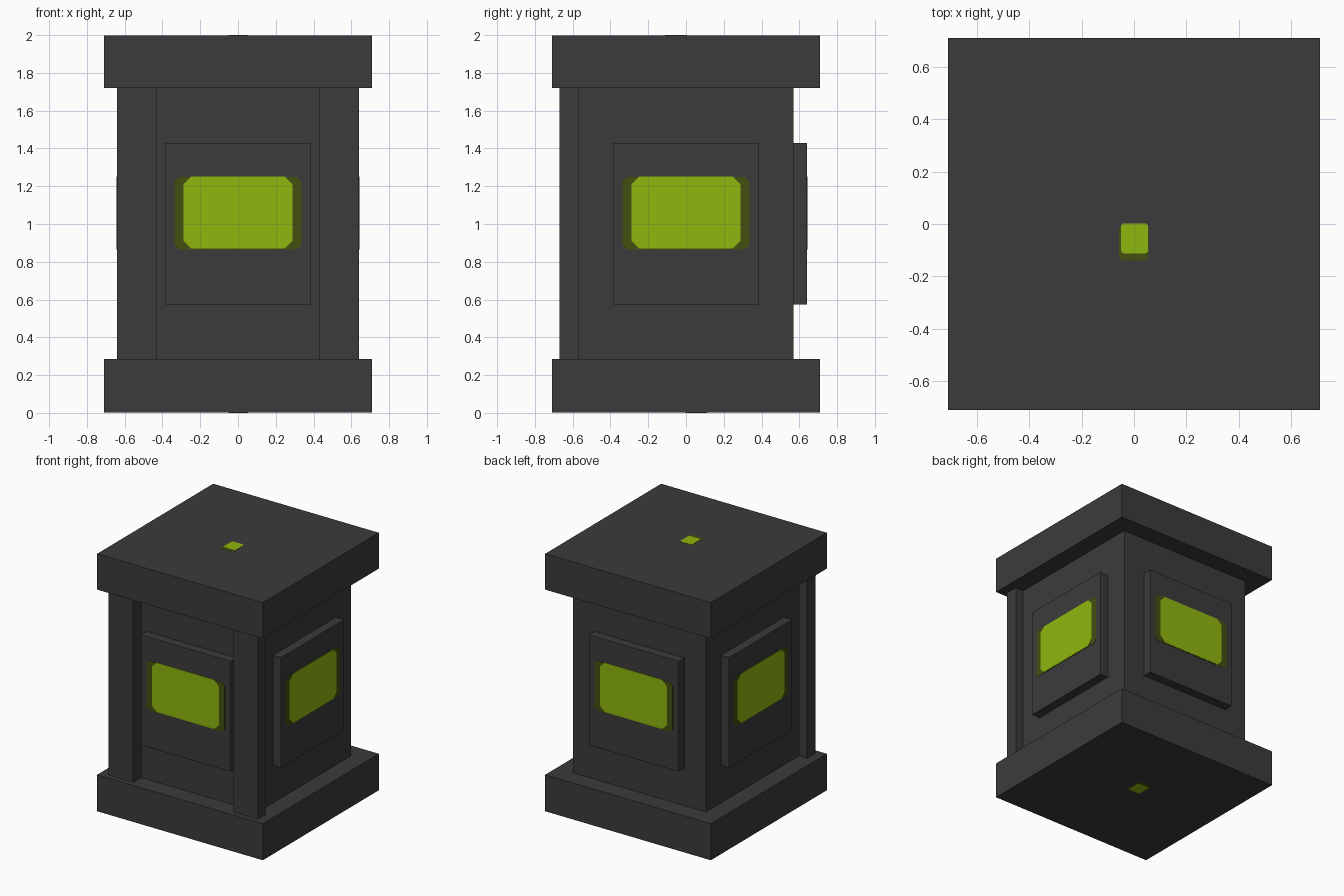
import bpy
import bmesh
from math import pi
from mathutils import Matrix, Vector

cube = bpy.data.objects.get("Cube")
if cube:
    bpy.data.objects.remove(cube, do_unlink=True)


def material(name, rgb):
    m = bpy.data.materials.new(name)
    m.use_nodes = True
    m.diffuse_color = (*rgb, 1)
    m.node_tree.nodes["Principled BSDF"].inputs["Base Color"].default_value = (*rgb, 1)
    return m


CHARCOAL = material("charcoal", (0.044, 0.044, 0.044))
LIME = material("lime_glow", (0.275, 0.468, 0.0044))
OLIVE = material("dark_olive", (0.054, 0.08, 0.005))


def finish(name, bm, mat):
    bmesh.ops.recalc_face_normals(bm, faces=bm.faces)
    mesh = bpy.data.meshes.new(name)
    bm.to_mesh(mesh)
    bm.free()
    mesh.materials.append(mat)
    obj = bpy.data.objects.new(name, mesh)
    bpy.context.collection.objects.link(obj)
    return obj


def box(name, lo, hi, mat=CHARCOAL, turn=Matrix()):
    lo, hi = Vector(lo), Vector(hi)
    bm = bmesh.new()
    bmesh.ops.create_cube(bm, size=1)
    bmesh.ops.scale(bm, vec=hi - lo, verts=bm.verts)
    bmesh.ops.translate(bm, vec=(lo + hi) / 2, verts=bm.verts)
    bm.transform(turn)
    return finish(name, bm, mat)


def plate(name, u0, u1, v0, v1, cut, height, thick, mat, turn):
    """Thin rectangle with clipped corners, lying at a height along local z."""
    outline = [(u0 + cut, v0), (u1 - cut, v0), (u1, v0 + cut), (u1, v1 - cut),
               (u1 - cut, v1), (u0 + cut, v1), (u0, v1 - cut), (u0, v0 + cut)]
    bm = bmesh.new()
    face = bm.faces.new([bm.verts.new((u, v, height)) for u, v in outline])
    grown = bmesh.ops.extrude_face_region(bm, geom=[face])["geom"]
    top = [g for g in grown if isinstance(g, bmesh.types.BMVert)]
    bmesh.ops.translate(bm, vec=(0, 0, thick), verts=top)
    bm.transform(turn)
    return finish(name, bm, mat)


# Main masses
box("base_slab", (-0.71, -0.71, 0.002), (0.71, 0.71, 0.285))
box("body", (-0.57, -0.57, 0.285), (0.57, 0.57, 1.72))
box("top_slab", (-0.71, -0.71, 1.72), (0.71, 0.71, 1.998))

# Front pillars
box("left_pillar", (0.43, -0.67, 0.285), (0.64, -0.57, 1.72))
box("right_pillar", (-0.64, -0.67, 0.285), (-0.43, -0.57, 1.72))

# Raised panel with a glowing window on each wall
for i, side in enumerate(("front", "left", "back", "right")):
    turn = Matrix.Rotation(i * pi / 2, 4, "Z")
    box(side + "_panel", (-0.385, -0.64, 0.575), (0.385, -0.57, 1.43), turn=turn)
    wall = turn @ Matrix.Rotation(pi / 2, 4, "X")
    plate(side + "_window_rim", -0.335, 0.335, 0.865, 1.25, 0.025, 0.64, 0.002, OLIVE, wall)
    plate(side + "_window", -0.288, 0.288, 0.87, 1.252, 0.04, 0.64, 0.004, LIME, wall)

# Small lamps on the top and the underside
for side, height, turn in (("top", 1.998, Matrix()),
                           ("bottom", -0.002, Matrix.Rotation(pi, 4, "X"))):
    plate(side + "_lamp_rim", -0.057, 0.055, -0.14, -0.005, 0.01, height, 0.001, OLIVE, turn)
    plate(side + "_lamp", -0.05, 0.054, -0.112, 0.002, 0.008, height, 0.002, LIME, turn)
